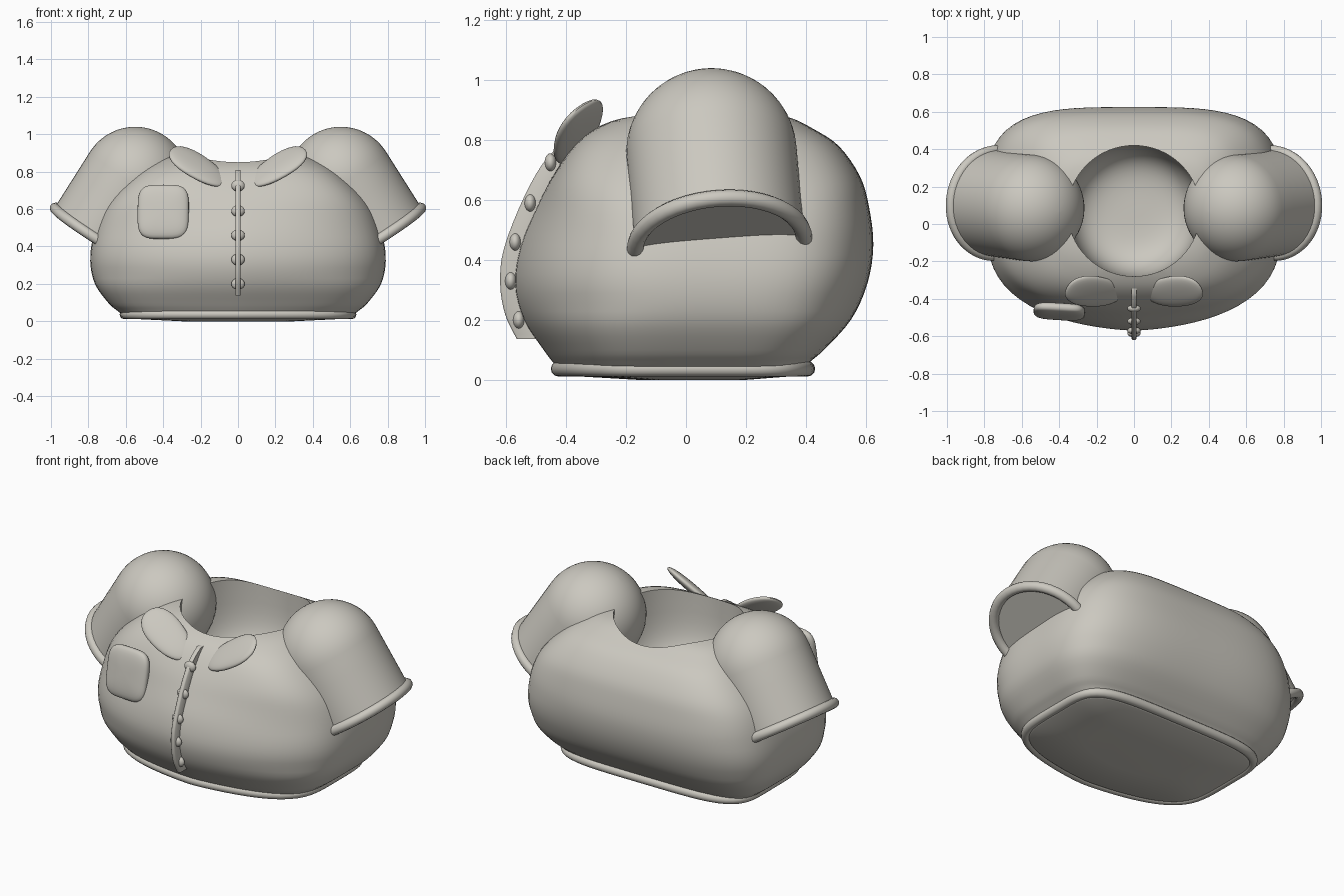
import bpy, bmesh, math
from mathutils import Vector, Matrix

if "Cube" in bpy.data.objects:
    bpy.data.objects.remove(bpy.data.objects["Cube"])

mat = bpy.data.materials.new("warm grey")
mat.diffuse_color = (0.60, 0.58, 0.525, 1)
mat.use_nodes = True
mat.node_tree.nodes["Principled BSDF"].inputs["Base Color"].default_value = mat.diffuse_color
TAU = 2 * math.pi


def finish(ob, angle=50):
    bpy.ops.object.select_all(action='DESELECT')
    ob.select_set(True)
    bpy.context.view_layer.objects.active = ob
    bpy.ops.object.shade_smooth_by_angle(angle=math.radians(angle))


def loft(name, rings, loop=False, smooth=True, angle=50):
    """Skin a list of equal-length point rings; cap the ends unless looped."""
    bm = bmesh.new()
    vs = [[bm.verts.new(p) for p in r] for r in rings]
    n, m = len(vs), len(vs[0])
    for i in range(n if loop else n - 1):
        a, b = vs[i], vs[(i + 1) % n]
        for j in range(m):
            k = (j + 1) % m
            bm.faces.new((a[j], a[k], b[k], b[j]))
    if not loop:
        bm.faces.new(vs[0])
        bm.faces.new(vs[-1])
    bmesh.ops.recalc_face_normals(bm, faces=bm.faces)
    me = bpy.data.meshes.new(name)
    bm.to_mesh(me)
    bm.free()
    ob = bpy.data.objects.new(name, me)
    bpy.context.collection.objects.link(ob)
    me.materials.append(mat)
    if smooth:
        finish(ob, angle)
    return ob


def spow(v, e):
    return math.copysign(abs(v) ** e, v)


def blob(name, centre, ax, ay, az, e1=1.0, e2=1.0, taper=0.0, seg=32, rows=16):
    """Superellipsoid on three scaled axes; e1 rounds depth (az), e2 the outline."""
    c, ax, ay, az = map(Vector, (centre, ax, ay, az))
    rings = []
    for i in range(rows + 1):
        t = -math.pi / 2 + math.pi * min(max(i / rows, 0.01), 0.99)
        r, h = spow(math.cos(t), e1), spow(math.sin(t), e1)
        ring = []
        for j in range(seg):
            u = r * spow(math.cos(TAU * j / seg), e2)
            v = r * spow(math.sin(TAU * j / seg), e2)
            ring.append(c + ax * u + ay * v * (1 - taper * u) + az * h)
        rings.append(ring)
    return loft(name, rings)


def outline(z, w, yf, yb, seg=96, yc=0.1):
    """Body section: squarish, with a front bow that fades out near the shoulders."""
    f = min(max((z - .45) / .35, 0), 1)
    bow = .22 * (1 - f * f * (3 - 2 * f))
    low = max(0, 1 - z / .25)
    pts = []
    for j in range(seg):
        c, s = math.cos(TAU * j / seg), math.sin(TAU * j / seg)
        n, d = (3.6 + .6 * f + low, yb - yc) if s > 0 else (3.8 + 1.6 * low, yc - yf)
        r = (abs(c) ** n + abs(s) ** n) ** (-1 / n)
        y = d * r * s
        if s < 0:
            y *= 1 - bow * abs(r * c) ** 1.5
        pts.append(Vector((w * r * c, yc + y, z)))
    return pts


def spline(rows, sub=4):
    """Catmull-Rom refinement of tuples."""
    out = []
    for i in range(len(rows) - 1):
        p = [rows[max(i - 1, 0)], rows[i], rows[i + 1], rows[min(i + 2, len(rows) - 1)]]
        for k in range(sub):
            t = k / sub
            out.append(tuple(0.5 * (2 * b + (c - a) * t + (2 * a - 5 * b + 4 * c - d) * t * t
                                    + (3 * b - a - 3 * c + d) * t ** 3)
                             for a, b, c, d in zip(*p)))
    return out + [rows[-1]]


def tube(name, path, r, seg=12):
    """Round closed tube along a loop of points."""
    rings, n = [], len(path)
    mid = sum(path, Vector()) / n
    up = (path[0] - mid).cross(path[n // 4] - mid).normalized()
    for i in range(n):
        tan = (path[(i + 1) % n] - path[i - 1]).normalized()
        side = tan.cross(up).normalized()
        rings.append([path[i] + side * r * math.cos(TAU * j / seg) + up * r * math.sin(TAU * j / seg)
                      for j in range(seg)])
    return loft(name, rings, loop=True)


# Jacket body: height, half width, front y, back y
body_rows = [(.014, .585, -.40, .38), (.03, .61, -.42, .40), (.06, .65, -.445, .415),
             (.1, .695, -.475, .46), (.2, .765, -.54, .55), (.32, .79, -.57, .605),
             (.45, .775, -.55, .625), (.58, .73, -.495, .61), (.68, .66, -.445, .58),
             (.78, .555, -.375, .51), (.84, .465, -.30, .42), (.88, .37, -.19, .335),
             (.895, .2, -.03, .22)]
body = loft("jacket_body", [outline(0, .3, -.16, .2)] + [outline(*r) for r in spline(body_rows)],
            smooth=False)

# Neck hollow cut into the top
cutter = blob("neck_cutter", (0, .07, .86), (.355, 0, 0), (0, .35, 0), (0, 0, .42),
              e1=0.55, seg=64, rows=32)
mod = body.modifiers.new("neck", 'BOOLEAN')
mod.operation, mod.solver, mod.object = 'DIFFERENCE', 'EXACT', cutter
bpy.context.view_layer.objects.active = body
bpy.ops.object.modifier_apply(modifier="neck")
bpy.data.objects.remove(cutter)
finish(body, 45)

# Hem tube
tube("hem", outline(.037, .607, -.425, .405), .026)

for side, label in ((-1, "left"), (1, "right")):
    # Sleeve: ball shoulder running into a short straight arm
    top, end = Vector((side * .55, .085, .755)), Vector((side * .74, .112, .455))
    d = (end - top).normalized()
    u = d.cross(Vector((0, 1, 0))).normalized()
    v = d.cross(u)

    def circle(c, r, seg=48):
        return [c + (u * math.cos(TAU * j / seg) + v * math.sin(TAU * j / seg)) * r for j in range(seg)]

    R = .285
    rings = [circle(top - d * R * math.cos(a), R * math.sin(a))
             for a in (math.pi / 2 * max(i, .1) / 14 for i in range(15))]
    rings += [circle(top.lerp(end, t), R) for t in (.33, .67, 1)]
    loft(label + "_sleeve", rings)
    tube(label + "_cuff", circle(end, .282), .028)

    # Collar flap, broad at the shoulder and narrow at the throat
    a = Vector((side * .84, .12, .53)).normalized()
    n = Vector((-side * .35, -.62, .70)).normalized()
    b = n.cross(a).normalized()
    blob(label + "_collar", (side * .214, -.362, .825), a * .174, b * .098, n * .026,
         e1=.9, e2=.9, taper=-.12)

# Chest pocket, tilted to follow the chest
rot = Matrix.Rotation(-.06, 3, 'Z') @ Matrix.Rotation(-.17, 3, 'X')
blob("pocket", (-.4, -.468, .585), rot @ Vector((.137, 0, 0)), rot @ Vector((0, 0, .147)),
     rot @ Vector((0, -.034, 0)), e1=.7, e2=.5, seg=48)

# Front placket strip: outer edge y, z
edge = spline([(-.565, .137), (-.603, .217), (-.62, .32), (-.607, .44), (-.537, .617),
               (-.46, .745), (-.375, .81)])
loft("placket", [[(x, y + dy, z) for x, dy in
                  ((-.013, .075), (-.013, .006), (-.007, 0), (.007, 0), (.013, .006), (.013, .075))]
                 for y, z in edge])

# Buttons
for i, (y, z) in enumerate([(-.558, .2), (-.585, .33), (-.57, .46), (-.52, .59), (-.452, .725)]):
    blob("button_%d" % (i + 1), (0, y, z), (.036, 0, 0), (0, 0, .031), (0, -.02, 0), seg=20, rows=10)
